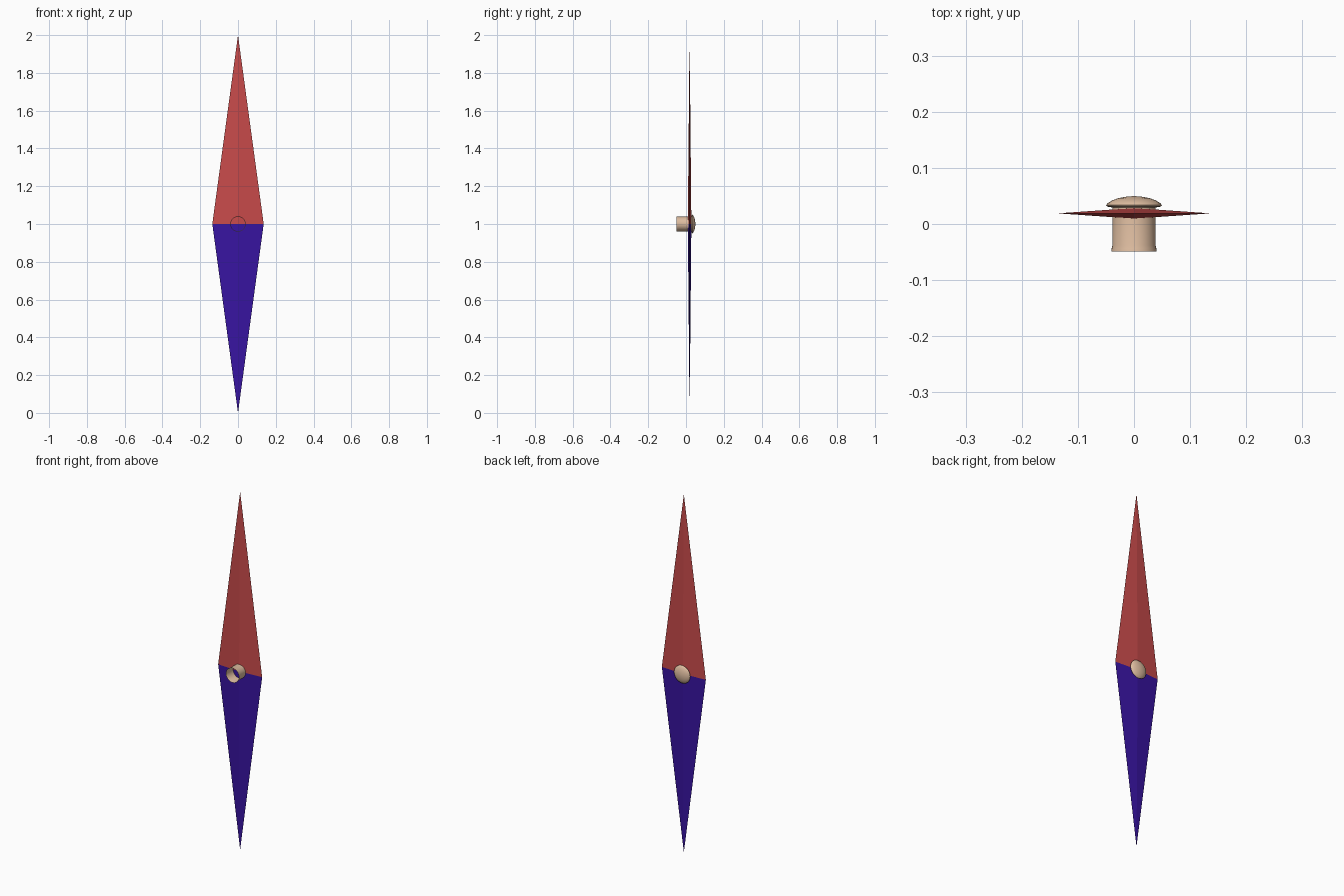
import bpy, math

if "Cube" in bpy.data.objects:
    bpy.data.objects.remove(bpy.data.objects["Cube"])


def material(name, color):
    m = bpy.data.materials.new(name)
    m.diffuse_color = (*color, 1)
    m.use_nodes = True
    m.node_tree.nodes["Principled BSDF"].inputs["Base Color"].default_value = m.diffuse_color
    return m


def mesh_object(name, verts, faces, mat):
    me = bpy.data.meshes.new(name)
    me.from_pydata(verts, [], faces)
    me.materials.append(mat)
    ob = bpy.data.objects.new(name, me)
    bpy.context.collection.objects.link(ob)
    return ob


def lathe(name, profile, mat, segments=32):
    """Spin (radius, y) points around the horizontal pivot axis at z = 1."""
    verts, faces = [], []
    for r, y in profile:
        for i in range(segments):
            a = 2 * math.pi * i / segments
            verts.append((r * math.cos(a), y, 1 + r * math.sin(a)))
    for k in range(len(profile) - 1):
        for i in range(segments):
            j = (i + 1) % segments
            a, b = k * segments, (k + 1) * segments
            faces.append((a + i, b + i, b + j, a + j))
    # close the end of the profile
    faces.append([(len(profile) - 1) * segments + i for i in reversed(range(segments))])
    ob = mesh_object(name, verts, faces, mat)
    return ob


red = material("red", (0.58, 0.07, 0.07))
blue = material("blue", (0.04, 0.007, 0.36))
tan = material("tan", (0.75, 0.52, 0.36))

# Needle halves: thin diamond section tapering to a point
W, Y, T = 0.136, 0.019, 0.0095
for name, tip, mat in (("north_half", 2.0, red), ("south_half", 0.0, blue)):
    verts = [(W, Y, 1), (0, Y + T, 1), (-W, Y, 1), (0, Y - T, 1), (0, Y, tip)]
    faces = [(i, (i + 1) % 4, 4) for i in range(4)]
    if tip < 1:
        faces = [f[::-1] for f in faces]
    mesh_object(name, verts, faces, mat)

# Pivot: open thin tube with slight flare, running through the needle into a domed cap
parts = [lathe("pivot_rivet", [
    (0.0405, -0.049), (0.040, -0.044), (0.0385, -0.038), (0.0385, 0.029),
    (0.041, 0.030), (0.048, 0.031), (0.050, 0.0335), (0.047, 0.037),
    (0.039, 0.042), (0.028, 0.046), (0.015, 0.0485), (0.004, 0.0495)], tan)]

# Smooth shading on the rivet with sharp lips kept
for ob in parts:
    bpy.context.view_layer.objects.active = ob
    ob.select_set(True)
    bpy.ops.object.mode_set(mode='EDIT')
    bpy.ops.mesh.select_all(action='SELECT')
    bpy.ops.mesh.normals_make_consistent(inside=False)
    bpy.ops.object.mode_set(mode='OBJECT')
    bpy.ops.object.shade_smooth_by_angle(angle=math.radians(40))
